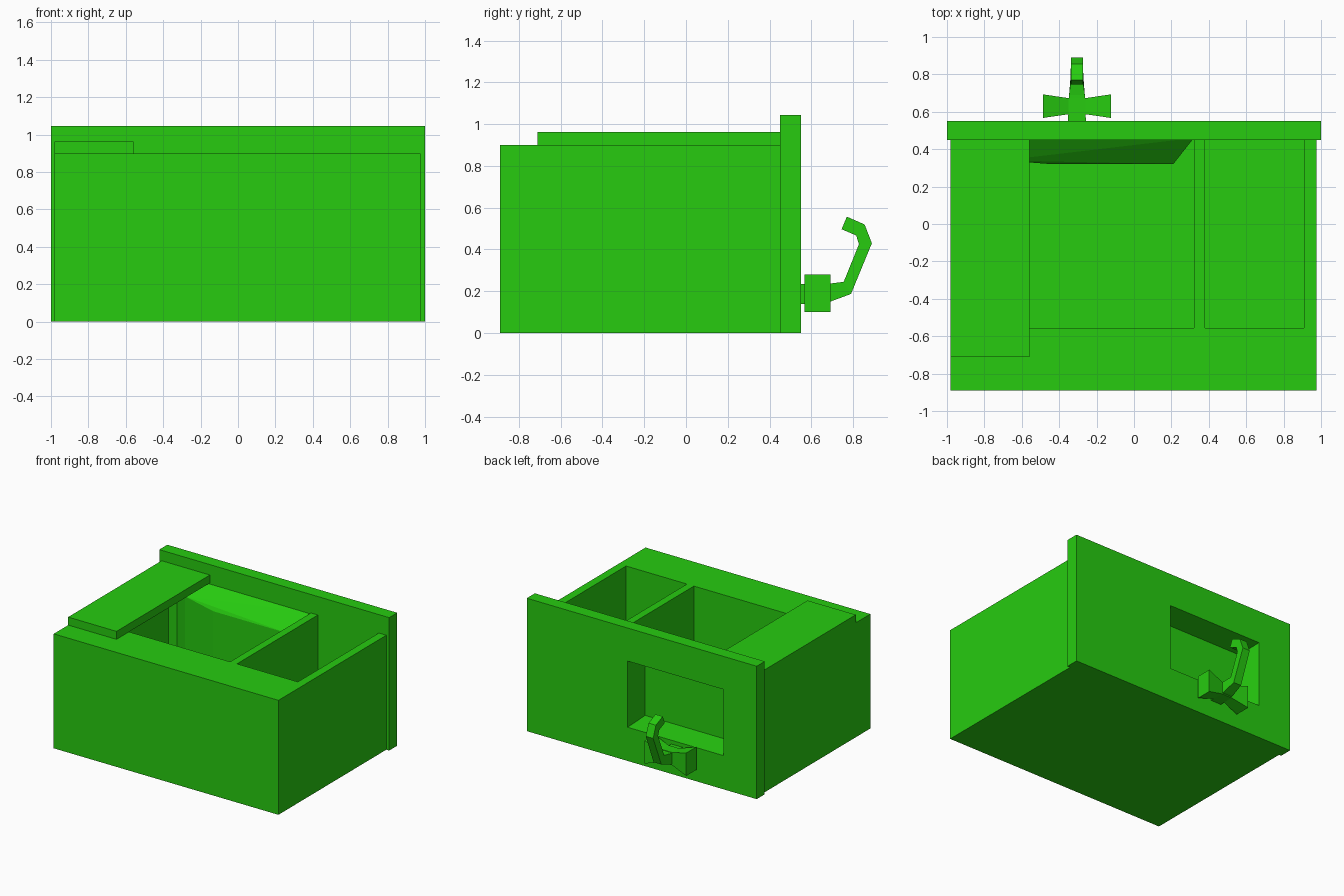
import bpy, bmesh

if "Cube" in bpy.data.objects:
    bpy.data.objects.remove(bpy.data.objects["Cube"])

green = bpy.data.materials.new("green")
green.diffuse_color = (0.02, 0.6, 0.005, 1)
green.use_nodes = True
green.node_tree.nodes["Principled BSDF"].inputs["Base Color"].default_value = green.diffuse_color


def finish(name, bm):
    bmesh.ops.recalc_face_normals(bm, faces=bm.faces)
    me = bpy.data.meshes.new(name)
    bm.to_mesh(me)
    bm.free()
    me.materials.append(green)
    ob = bpy.data.objects.new(name, me)
    bpy.context.collection.objects.link(ob)
    return ob


def hull(name, pts):
    bm = bmesh.new()
    vs = [bm.verts.new(p) for p in pts]
    bmesh.ops.convex_hull(bm, input=vs)
    bmesh.ops.dissolve_limit(bm, angle_limit=0.01, verts=bm.verts, edges=bm.edges)
    return finish(name, bm)


def box(name, x, y, z):
    return hull(name, [(a, b, c) for a in x for b in y for c in z])


def loft(name, rings):
    """Skin a row of four-cornered rings and cap both ends."""
    bm = bmesh.new()
    rows = [[bm.verts.new(p) for p in r] for r in rings]
    for a, b in zip(rows, rows[1:]):
        for i in range(4):
            j = (i + 1) % 4
            bm.faces.new((a[i], a[j], b[j], b[i]))
    bm.faces.new(rows[0])
    bm.faces.new(rows[-1])
    return finish(name, bm)


def boolean(ob, cutter, op='DIFFERENCE', drop=True):
    m = ob.modifiers.new(op.lower(), 'BOOLEAN')
    m.operation, m.object, m.solver = op, cutter, 'EXACT'
    bpy.context.view_layer.objects.active = ob
    bpy.ops.object.modifier_apply(modifier=m.name)
    if drop:
        bpy.data.objects.remove(cutter)


# Cabinet with two open compartments
cabinet = box("cabinet", (-0.98, 0.975), (-0.89, 0.45), (0, 0.9))
for x in ((-0.92, 0.32), (0.38, 0.91)):
    boolean(cabinet, box("compartment_cutter", x, (-0.555, 0.6), (0.06, 1.1)))

# Sliding door over the left part
box("door", (-0.98, -0.56), (-0.71, 0.45), (0.9, 0.963))

# Counter slab and basin shell, hollowed by the sink opening
counter = box("counter", (-1, 1), (0.45, 0.55), (0, 1.045))
basin = hull("basin",
             [(x, 0.46, z) for x in (-0.86, 0.32) for z in (0.12, 0.9)] +
             [(x, 0.32, z) for x in (-0.44, 0.21) for z in (0.25, 0.76)] +
             [(-0.70, 0.34, z) for z in (0.25, 0.80)])
boolean(counter, basin, 'UNION')
sink = hull("sink_cutter",
            [(x, 0.60, z) for x in (-0.715, 0.125) for z in (0.26, 0.79)] +
            [(x, 0.35, z) for x in (-0.69, 0.11) for z in (0.285, 0.765)])
boolean(counter, sink)

# Tap: stem, two flared handles and bent spout
CX, CY, CZ = -0.305, 0.63, 0.19


def ring_x(x, hy, hz):
    return [(x, CY + a * hy, CZ + b * hz) for a, b in ((-1, -1), (1, -1), (1, 1), (-1, 1))]


loft("tap_handles", [ring_x(CX - 0.182, 0.063, 0.09), ring_x(CX - 0.045, 0.043, 0.05),
                     ring_x(CX + 0.045, 0.043, 0.05), ring_x(CX + 0.182, 0.063, 0.09)])

# Side profile pairs: half width, lower (y, z), upper (y, z)
spout = [(0.048, (0.54, 0.14), (0.54, 0.235)),
         (0.046, (0.60, 0.14), (0.60, 0.235)),
         (0.042, (0.69, 0.15), (0.69, 0.237)),
         (0.034, (0.79, 0.187), (0.755, 0.245)),
         (0.032, (0.89, 0.43), (0.828, 0.425)),
         (0.032, (0.855, 0.52), (0.815, 0.467)),
         (0.032, (0.77, 0.557), (0.745, 0.497))]
loft("tap_spout", [[(CX - w, *a), (CX + w, *a), (CX + w, *b), (CX - w, *b)] for w, a, b in spout])
